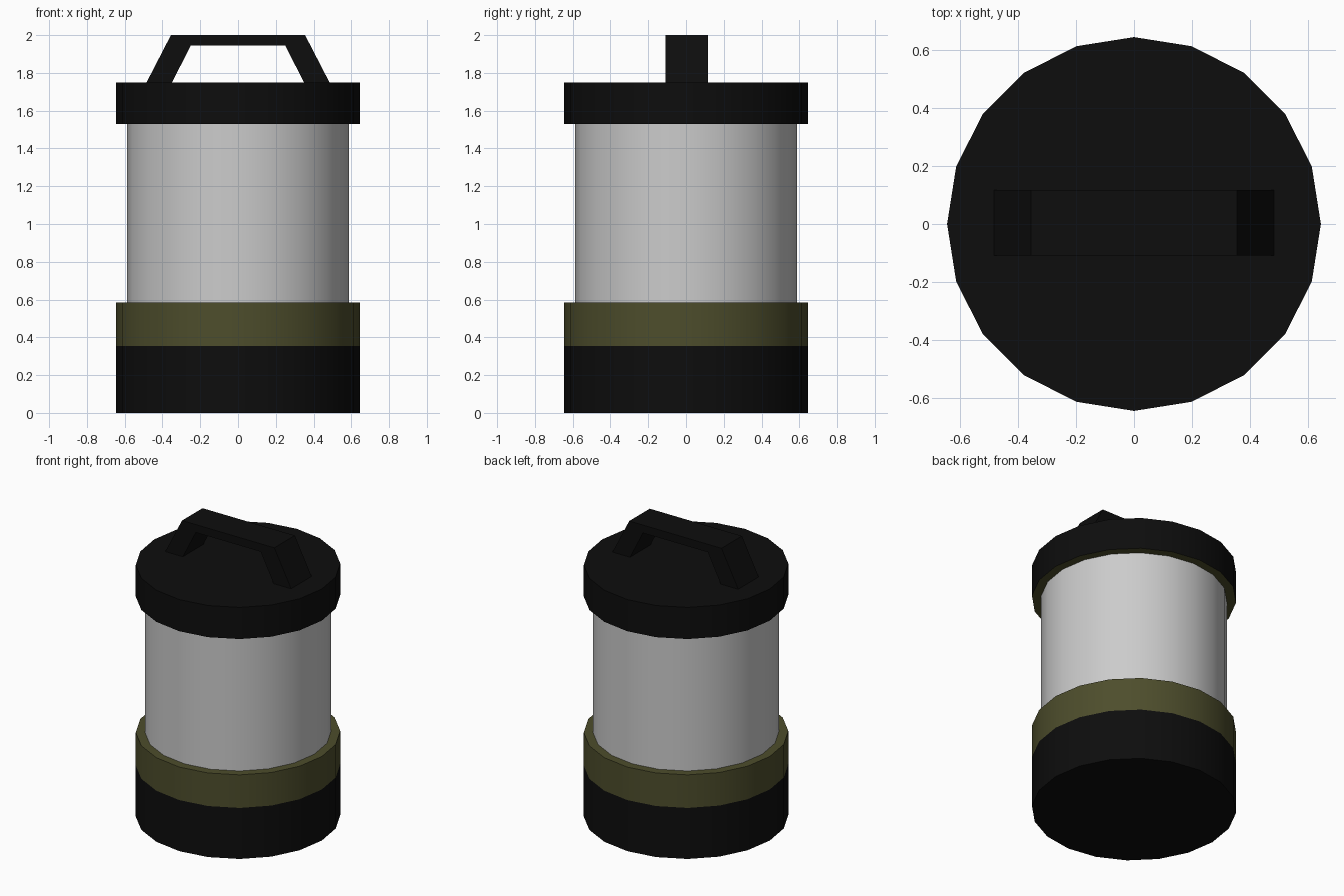
import bpy
import bmesh
from math import cos, sin, pi, radians

if "Cube" in bpy.data.objects:
    bpy.data.objects.remove(bpy.data.objects["Cube"])

SIDES = 20
R_BAND, R_GLASS = 0.645, 0.587


def material(name, rgb):
    m = bpy.data.materials.new(name)
    m.diffuse_color = (*rgb, 1)
    m.use_nodes = True
    m.node_tree.nodes["Principled BSDF"].inputs["Base Color"].default_value = m.diffuse_color
    return m


black = material("black_plastic", (0.004, 0.004, 0.004))
olive = material("olive_plastic", (0.075, 0.075, 0.025))


def finish(name, bm, mat=None, smooth=True):
    me = bpy.data.meshes.new(name)
    bm.to_mesh(me)
    bm.free()
    ob = bpy.data.objects.new(name, me)
    bpy.context.collection.objects.link(ob)
    if mat:
        me.materials.append(mat)
    if smooth:
        bpy.ops.object.select_all(action='DESELECT')
        ob.select_set(True)
        bpy.context.view_layer.objects.active = ob
        bpy.ops.object.shade_smooth_by_angle(angle=radians(30))
    return ob


def lathe(name, profile, mat=None):
    """Revolve (radius, z) points listed bottom to top; radius 0 closes with a flat disc."""
    bm = bmesh.new()
    rings = [[bm.verts.new((r * cos(2 * pi * i / SIDES), r * sin(2 * pi * i / SIDES), z))
              for i in range(SIDES)] for r, z in profile if r > 0]
    for a, b in zip(rings, rings[1:]):
        for i in range(SIDES):
            j = (i + 1) % SIDES
            bm.faces.new((a[i], a[j], b[j], b[i]))
    if profile[0][0] == 0:
        bm.faces.new(rings[0][::-1])
    if profile[-1][0] == 0:
        bm.faces.new(rings[-1])
    return finish(name, bm, mat)


# Base, coloured collar, clear body and lid, stacked upwards
lathe("base", [(0, 0), (R_BAND, 0), (R_BAND, 0.355)], black)
lathe("collar", [(R_BAND, 0.355), (R_BAND, 0.585), (R_GLASS, 0.585)], olive)
lathe("body", [(R_GLASS, 0.585), (R_GLASS, 1.53)])
lathe("lid_underside", [(R_GLASS, 1.53), (R_BAND, 1.53)], olive)
lathe("lid", [(R_BAND, 1.53), (R_BAND, 1.75), (0, 1.75)], black)

# Carrying handle: half profile mirrored, then extruded front to back
half = [(0.35, 1.748), (0.485, 1.748), (0.355, 2.0)]
inner = (0.25, 1.945)
outline = ([inner] + half + [(-x, z) for x, z in half[::-1]] + [(-inner[0], inner[1])])
bm = bmesh.new()
front = [bm.verts.new((x, -0.108, z)) for x, z in outline]
back = [bm.verts.new((x, 0.117, z)) for x, z in outline]
n = len(outline)
for i in range(n):
    j = (i + 1) % n
    if i not in (1, 5):  # feet stay open where they meet the lid
        bm.faces.new((front[i], front[j], back[j], back[i]))
# Front and back faces: two legs and the bar
for idx in ((0, 1, 2, 3), (4, 5, 6, 7), (0, 3, 4, 7)):
    bm.faces.new([front[i] for i in idx])
    bm.faces.new([back[i] for i in idx])
bmesh.ops.recalc_face_normals(bm, faces=bm.faces[:])
finish("handle", bm, black, smooth=False)
